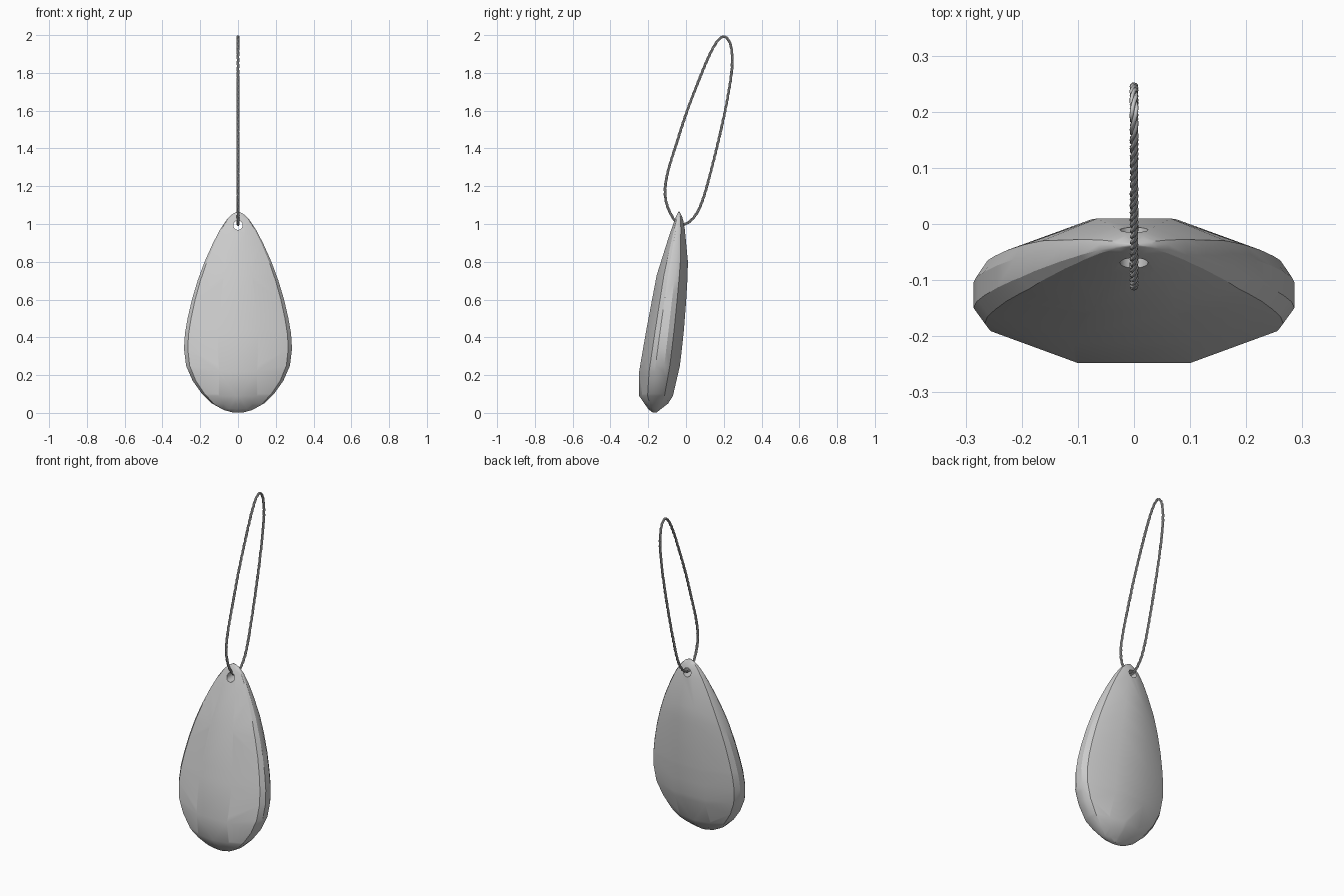
import bpy, bmesh, math
from mathutils import Vector

if "Cube" in bpy.data.objects:
    bpy.data.objects.remove(bpy.data.objects["Cube"])


def activate(ob):
    bpy.ops.object.select_all(action='DESELECT')
    ob.select_set(True)
    bpy.context.view_layer.objects.active = ob


def interp(table, z):
    for (z0, v0), (z1, v1) in zip(table, table[1:]):
        if z0 <= z <= z1:
            return v0 + (v1 - v0) * (z - z0) / (z1 - z0)
    return table[-1][1]


# Stone: half-width outline, front and back side profiles (height, value)
half_width = [(.003, .03), (.015, .075), (.05, .138), (.1, .19), (.17, .24), (.25, .275),
              (.34, .286), (.42, .281), (.5, .267), (.6, .244), (.7, .214), (.8, .177),
              (.9, .132), (.97, .095), (1.02, .062), (1.05, .033), (1.065, .006)]
front_y = [(.003, -.178), (.02, -.2), (.09, -.248), (.22, -.248), (.44, -.21), (.73, -.155),
           (.945, -.087), (1.04, -.053), (1.065, -.04)]
back_y = [(.003, -.155), (.065, -.075), (.26, -.03), (.44, -.011), (.65, .005), (.79, .011),
          (1.0, -.009), (1.04, -.021), (1.065, -.034)]
table_width = [(0, .05), (.09, .05), (.22, .38), (1.07, .36)]

bm = bmesh.new()
for z in sorted({p[0] for p in half_width + front_y}):
    w, mid, t = interp(half_width, z), -.17 + .125 * z, interp(table_width, z)
    for edge in (interp(front_y, z), interp(back_y, z)):
        for fx, fy in ((1, .22), (.93, .5), (.55, .82), (t, 1)):
            for s in (-1, 1):
                bm.verts.new((s * fx * w, mid + (edge - mid) * fy, z))
hull = bmesh.ops.convex_hull(bm, input=bm.verts)
loose = list({g for g in hull["geom_interior"] + hull["geom_unused"]
              if isinstance(g, bmesh.types.BMVert)})
bmesh.ops.delete(bm, geom=loose, context='VERTS')
bmesh.ops.recalc_face_normals(bm, faces=bm.faces)
mesh = bpy.data.meshes.new("stone")
bm.to_mesh(mesh)
bm.free()
stone = bpy.data.objects.new("stone", mesh)
bpy.context.collection.objects.link(stone)

# Drilled hole
bpy.ops.mesh.primitive_cylinder_add(vertices=24, radius=.025, depth=.4,
                                    location=(0, -.04, .994), rotation=(math.pi / 2, 0, 0))
cutter = bpy.context.object
cutter.name = "hole_cutter"
cutter.hide_render = True
activate(stone)
mod = stone.modifiers.new("hole", 'BOOLEAN')
mod.operation, mod.solver, mod.object = 'DIFFERENCE', 'EXACT', cutter
bpy.ops.object.modifier_apply(modifier="hole")
bpy.data.objects.remove(cutter)
bpy.ops.object.shade_smooth_by_angle(angle=math.radians(30))

# Cord path in the side plane (y, z), smoothed as a closed spline
path = [(.208, 1.99), (.238, 1.94), (.242, 1.81), (.203, 1.58), (.137, 1.30), (.084, 1.115),
        (.037, 1.03), (-.016, .997), (-.058, 1.018), (-.097, 1.09), (-.111, 1.174),
        (-.095, 1.28), (-.053, 1.418), (.01, 1.61), (.1, 1.84), (.148, 1.94), (.178, 1.98)]
pts = [Vector((0, y, z)) for y, z in path]
n = len(pts)
dense = []
for i in range(n):
    a, b, c, d = (pts[(i + k) % n] for k in (-1, 0, 1, 2))
    for k in range(60):
        t = k / 60
        dense.append(.5 * (2 * b + (c - a) * t + (2 * a - 5 * b + 4 * c - d) * t * t
                           + (3 * b - a - 3 * c + d) * t ** 3))
# Even spacing along the loop
count, turns, strands = 600, 22, 3
lengths = [0]
for p, q in zip(dense, dense[1:] + dense[:1]):
    lengths.append(lengths[-1] + (q - p).length)
line, j = [], 0
for i in range(count):
    s = lengths[-1] * i / count
    while lengths[j + 1] < s:
        j += 1
    f = (s - lengths[j]) / (lengths[j + 1] - lengths[j])
    line.append(dense[j].lerp(dense[(j + 1) % len(dense)], f))

# Twisted strands
curve = bpy.data.curves.new("cord", 'CURVE')
curve.dimensions = '3D'
curve.bevel_depth = .0038
curve.bevel_resolution = 1
side = Vector((1, 0, 0))
for k in range(strands):
    sp = curve.splines.new('POLY')
    sp.points.add(count - 1)
    sp.use_cyclic_u = True
    for i, p in enumerate(line):
        tangent = (line[(i + 1) % count] - line[i - 1]).normalized()
        ang = 2 * math.pi * (turns * i / count + k / strands)
        q = p + .004 * (math.cos(ang) * side + math.sin(ang) * tangent.cross(side))
        sp.points[i].co = (*q, 1)
cord = bpy.data.objects.new("cord", curve)
bpy.context.collection.objects.link(cord)
activate(cord)
bpy.ops.object.convert(target='MESH')
bpy.ops.object.shade_smooth()
